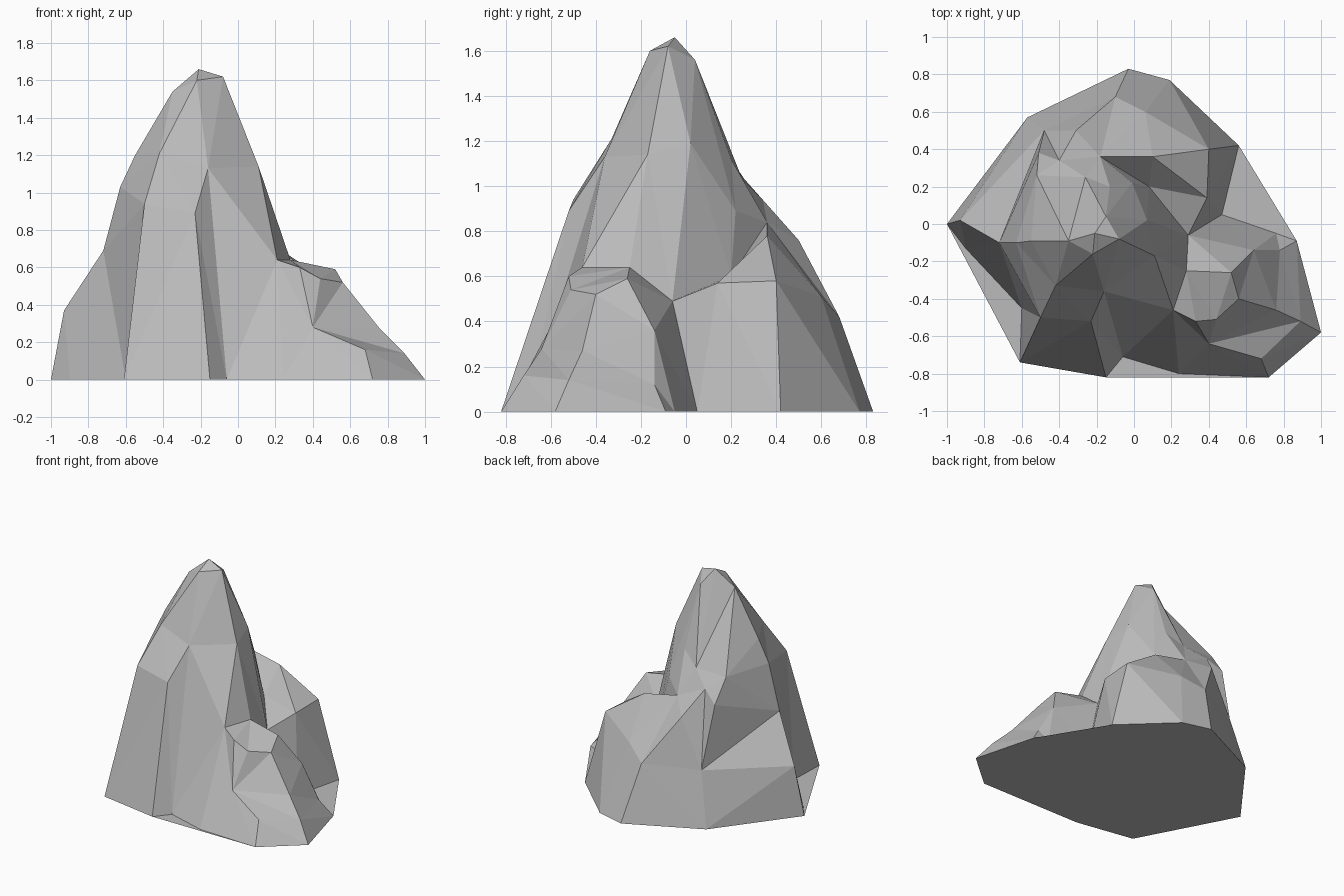
import bpy
import bmesh
from mathutils import Vector
from mathutils.geometry import delaunay_2d_cdt

old = bpy.data.objects.get("Cube")
if old:
    bpy.data.objects.remove(old)

# Outline of the rock on the ground, counter-clockwise (hundredths of a unit)
foot = dict(
    west=(-100, 0), west_bend=(-90, -13), west_notch=(-60, -45),
    buttress_left=(-61, -74), buttress_right=(-15, -82), front_notch=(-6, -71),
    spur_front=(24, -80), spur_corner=(72, -82), spur_tip=(100, -58),
    spur_back=(87, -9), spur_heel=(76, -5), east_notch=(47, 5),
    shelf_east=(56, 42), shelf_north=(19, 77), north=(-3, 83), north_west=(-57, 57),
)

# Tall peak: crown, front buttress, left ridge and right flank
peak = dict(
    summit=(-21, -5, 166), crown_right=(-8, -8, 162), crown_front=(-22, -16, 160),
    crown_left=(-35, -9, 154), crown_back=(-15, 4, 156),
    brow_left=(-42, -33, 121), brow_right=(-16, -36, 113),
    chest_left=(-50, -50, 94), chest_right=(-23, -52, 89),
    ridge_high=(-55, -9, 120), ridge_mid=(-63, -10, 103),
    ridge_low=(-72, -10, 69), ridge_end=(-93, 2, 37),
    flank_front=(11, -17, 114), flank_back=(7, 2, 119),
    back_right=(-13, 20, 112), back_low=(-1, 22, 89),
)
peak_creases = [
    "summit crown_right flank_front cap_back",
    "crown_right flank_back saddle",
    "summit crown_front brow_left chest_left buttress_left",
    "crown_front brow_right chest_right buttress_right",
    "summit crown_left ridge_high ridge_mid ridge_low ridge_end west",
    "crown_left brow_left ridge_mid chest_left ridge_low west_notch",
    "summit crown_back back_right back_low crease saddle",
    "chest_left chest_right front_notch cap_left",
    "brow_right flank_front",
]

# Broad shelf stepping down behind the peak
shelf = dict(
    ledge_left=(-52, 26, 103), ledge_right=(-26, 25, 103),
    step_left=(-51, 38, 86), step_mid=(-40, 34, 94), step_right=(-18, 36, 84),
    gully_top=(-31, 50, 76), gully_low=(-48, 50, 40),
    shelf_peak=(10, 36, 78), crease=(8, 20, 60), shelf_rim=(6, 60, 51),
    rim_left=(-10, 68, 42), rim_right=(40, 40, 58), rim_front=(39, 14, 57),
    saddle=(29, -6, 49),
)
shelf_creases = [
    "ridge_high ledge_left ridge_low gully_low ridge_end",
    "ledge_left ledge_right back_right",
    "ledge_left step_left gully_low north_west",
    "ledge_left step_mid gully_top gully_low rim_left",
    "step_mid step_right shelf_peak crease",
    "step_right crease",
    "gully_top rim_left shelf_rim shelf_peak rim_right",
    "rim_left north",
    "shelf_north shelf_rim rim_right rim_front saddle",
    "rim_right shelf_east",
    "rim_front east_notch saddle",
]

# Low spur leaning on the front right of the peak
spur = dict(
    cap_back=(28, -25, 64), cap_left=(21, -46, 64), cap_front=(33, -52, 60),
    cap_lip=(44, -51, 54), cap_right=(56, -40, 52), cap_heel=(52, -26, 59),
    hollow=(40, -64, 28), toe=(68, -72, 16), arm_high=(76, -46, 27),
    arm_low=(89, -52, 14), back_high=(64, -14, 36), back_foot=(78, -14, 12),
)
spur_creases = [
    "cap_back cap_left cap_front cap_lip cap_right cap_heel cap_back",
    "cap_back saddle back_high cap_heel",
    "back_high back_foot spur_back",
    "back_high east_notch",
    "cap_left hollow cap_front",
    "cap_lip hollow cap_right arm_high arm_low spur_tip",
    "hollow toe spur_corner",
    "arm_low hollow spur_front",
]


def point(x, y, z=0):
    """Turn hundredths into units; points on the ground give no height."""
    return Vector((x, y, z)) / 100


def build_rock(name, groups, outline, chains, material):
    """Span facets between the named points and close the underside."""
    points = {key: point(*v) for group in groups for key, v in group.items()}
    order = {key: i for i, key in enumerate(points)}
    corners = list(points.values())
    edges = []
    for chain in chains:
        keys = [order[key] for key in chain.split()]
        edges += zip(keys, keys[1:])
    loop = [order[key] for key in outline]
    _, _, facets, origin, _, _ = delaunay_2d_cdt(
        [p.to_2d() for p in corners], edges, [loop], 1, 1e-5, True)

    bm = bmesh.new()
    verts = [bm.verts.new(p) for p in corners]
    for facet in facets:
        bm.faces.new([verts[origin[i][0]] for i in facet])
    # Flat underside
    bm.faces.new([verts[i] for i in reversed(loop)])
    bmesh.ops.recalc_face_normals(bm, faces=bm.faces)

    mesh = bpy.data.meshes.new(name)
    bm.to_mesh(mesh)
    bm.free()
    mesh.materials.append(material)
    rock = bpy.data.objects.new(name, mesh)
    bpy.context.collection.objects.link(rock)


# Plain grey stone
stone = bpy.data.materials.new("grey_stone")
stone.use_nodes = True
colour = (0.5, 0.5, 0.5, 1)
stone.diffuse_color = colour
stone.node_tree.nodes["Principled BSDF"].inputs["Base Color"].default_value = colour

build_rock("rock", (foot, peak, shelf, spur), foot,
           peak_creases + shelf_creases + spur_creases, stone)
